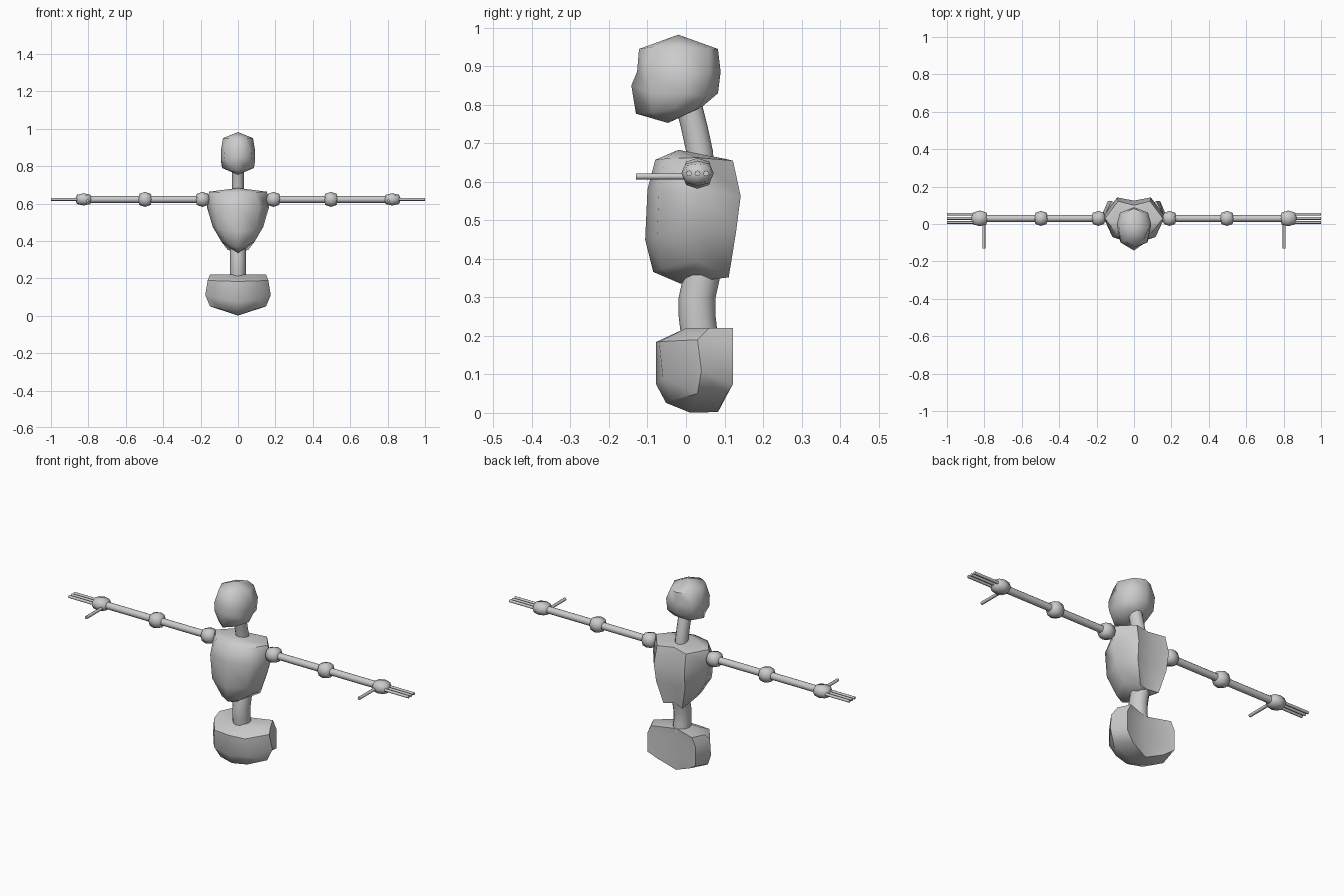
import bpy, bmesh, math
from mathutils import Matrix, Vector

if "Cube" in bpy.data.objects:
    bpy.data.objects.remove(bpy.data.objects["Cube"])

grey = bpy.data.materials.new("plain grey")
grey.diffuse_color = (0.6, 0.6, 0.6, 1)
grey.use_nodes = True
grey.node_tree.nodes["Principled BSDF"].inputs["Base Color"].default_value = grey.diffuse_color


def finish(name, bm, angle=60):
    bmesh.ops.recalc_face_normals(bm, faces=bm.faces)
    mesh = bpy.data.meshes.new(name)
    bm.to_mesh(mesh)
    bm.free()
    ob = bpy.data.objects.new(name, mesh)
    bpy.context.collection.objects.link(ob)
    mesh.materials.append(grey)
    bpy.ops.object.select_all(action='DESELECT')
    ob.select_set(True)
    bpy.context.view_layer.objects.active = ob
    bpy.ops.object.shade_smooth_by_angle(angle=math.radians(angle))
    return ob


def loft(name, rings, top, bottom, angle=60):
    """Skin closed rings from top to bottom, closing each end with a fan."""
    bm = bmesh.new()
    loops = [[bm.verts.new(p) for p in r] for r in rings]
    n = len(loops[0])
    for a, b in zip(loops, loops[1:]):
        for i in range(n):
            j = (i + 1) % n
            bm.faces.new((a[i], a[j], b[j], b[i]))
    for loop, pole in ((loops[0], top), (loops[-1], bottom)):
        v = bm.verts.new(pole)
        for i in range(n):
            bm.faces.new((loop[i], loop[(i + 1) % n], v))
    return finish(name, bm, angle)


def mirrored(half):
    """Half outline, front centre to back centre, completed across x."""
    return half + [(-x, y, z) for x, y, z in half[-2:0:-1]]


def bent_tube(name, path, rx, ry):
    rings = [[(rx * math.cos(i * math.pi / 6), y + ry * math.sin(i * math.pi / 6), z)
              for i in range(12)] for y, z in path]
    loft(name, rings, (0, *path[0]), (0, *path[-1]))


def rod(name, a, b, r, sides=8):
    a, b = Vector(a), Vector(b)
    bm = bmesh.new()
    turn = (b - a).to_track_quat('Z', 'Y').to_matrix().to_4x4()
    bmesh.ops.create_cone(bm, cap_ends=True, segments=sides, radius1=r, radius2=r,
                          depth=(b - a).length,
                          matrix=Matrix.Translation((a + b) / 2) @ turn)
    finish(name, bm)


def joint(name, centre, size):
    """Cube with each face split in four, partly rounded to a ball."""
    bm = bmesh.new()
    bmesh.ops.create_cube(bm, size=2)
    bmesh.ops.subdivide_edges(bm, edges=bm.edges[:], cuts=1, use_grid_fill=True)
    for v in bm.verts:
        p = v.co.lerp(v.co.normalized(), 0.85)
        v.co = Vector(centre) + Vector([c * s for c, s in zip(p, size)])
    finish(name, bm)


# head
loft("head", [mirrored(r) for r in (
    [(0, -.122, .945), (.05, -.09, .95), (.08, -.02, .95), (.05, .06, .945), (0, .083, .945)],
    [(0, -.127, .886), (.07, -.10, .88), (.092, 0, .88), (.075, .06, .886), (0, .09, .886)],
    [(0, -.142, .85), (.075, -.09, .83), (.092, 0, .83), (.075, .05, .82), (0, .083, .83)],
    [(0, -.13, .777), (.05, -.09, .78), (.085, -.03, .79), (.05, .03, .79), (0, .036, .79)],
)], (0, -.02, .982), (0, -.047, .753))

# torso, with a shallow groove down the back
loft("torso", [mirrored(r) for r in (
    [(0, -.08, .657), (.09, -.055, .66), (.155, .03, .663), (.085, .122, .655), (0, .10, .66)],
    [(0, -.10, .58), (.115, -.07, .58), (.166, .04, .58), (.09, .142, .563), (0, .125, .56)],
    [(0, -.106, .45), (.10, -.075, .46), (.135, .035, .475), (.085, .13, .47), (0, .115, .47)],
    [(0, -.085, .366), (.05, -.065, .375), (.088, .03, .395), (.055, .111, .352), (0, .09, .36)],
)], (0, -.02, .683), (0, -.015, .336))

# pelvis, flat on top
loft("pelvis", [mirrored(r) for r in (
    [(0, 0, .22), (.08, 0, .22), (.15, .06, .22), (.12, .122, .22), (0, .08, .22)],
    [(0, -.078, .184), (.09, -.07, .185), (.162, .03, .19), (.14, .122, .18), (0, .08, .18)],
    [(0, -.078, .075), (.10, -.06, .09), (.175, .04, .11), (.14, .122, .075), (0, .08, .08)],
    [(0, -.052, .026), (.08, -.035, .033), (.15, .03, .05), (.09, .10, .04), (0, .083, .002)],
)], (0, .05, .22), (0, .01, .001), 50)

# neck and spine
bent_tube("neck", [(.005, .81), (.012, .78), (.022, .74), (.035, .68), (.038, .64)], .031, .035)
bent_tube("spine", [(.05, .40), (.04, .35), (.029, .30), (.029, .25), (.035, .20)], .043, .048)

# arms, hands and fingers on both sides
for side, s in (("right", 1), ("left", -1)):
    y, z = .03, .622
    joint(f"{side}_shoulder", (s * .19, y, z), (.04, .04, .04))
    joint(f"{side}_elbow", (s * .497, y, z), (.04, .04, .04))
    joint(f"{side}_palm", (s * .825, y, z), (.047, .042, .033))
    rod(f"{side}_upper_arm", (s * .19, y, z), (s * .497, y, z), .018, 12)
    rod(f"{side}_forearm", (s * .497, y, z), (s * .825, y, z), .018, 12)
    for i in (-1, 0, 1):
        rod(f"{side}_finger_{i + 2}", (s * .83, y + i * .022, z), (s, y + i * .022, z), .0075)
    rod(f"{side}_thumb", (s * .803, y, .614), (s * .803, -.13, .614), .008)
